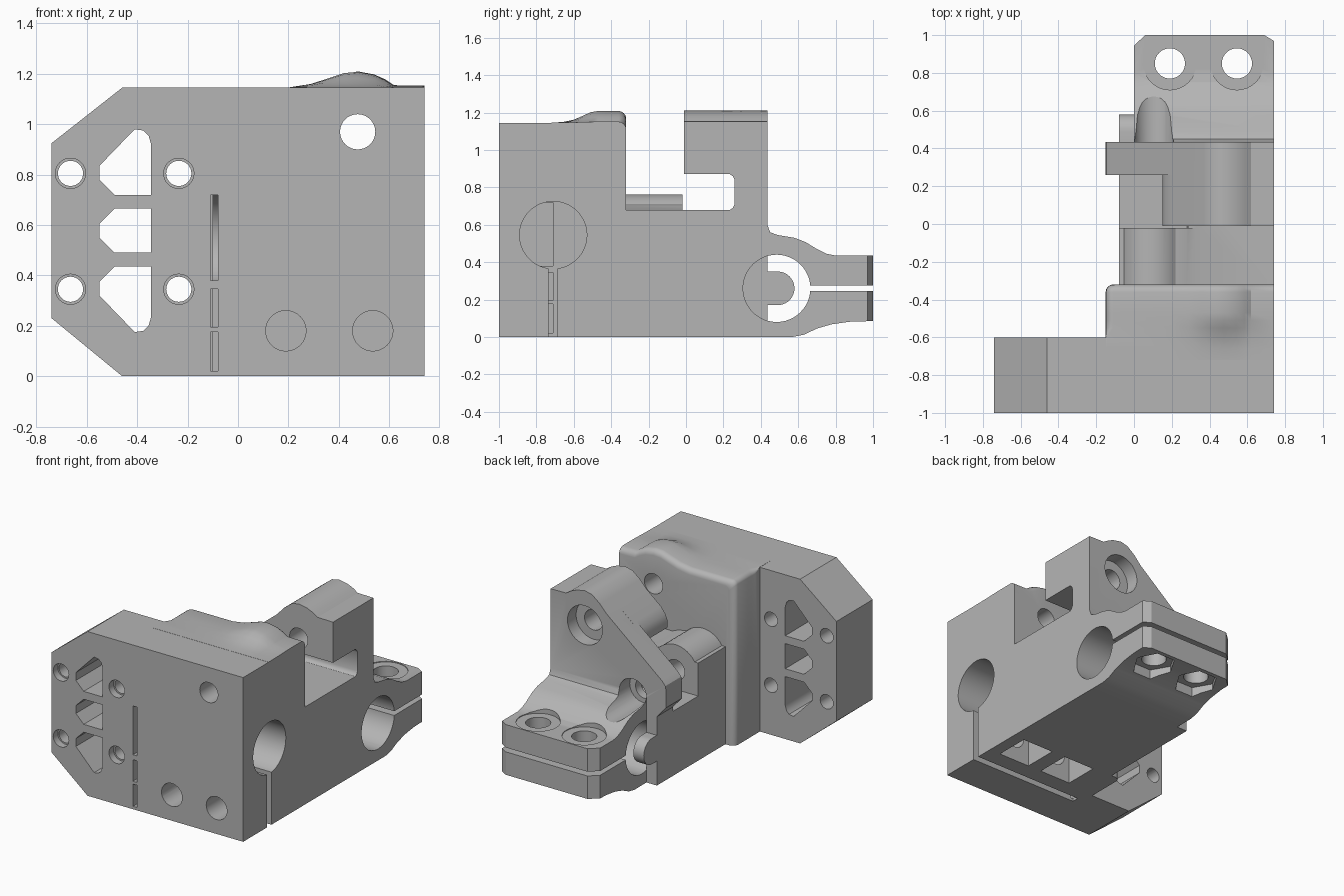
import bpy, bmesh
from math import cos, sin, pi, radians

cube = bpy.data.objects.get("Cube")
if cube:
    bpy.data.objects.remove(cube, do_unlink=True)

grey = bpy.data.materials.new("plain_grey")
grey.use_nodes = True
colour = (0.46, 0.46, 0.46, 1)
grey.diffuse_color = colour
grey.node_tree.nodes["Principled BSDF"].inputs["Base Color"].default_value = colour


def loft(name, rings):
    """Closed solid through rings of equal point count."""
    bm = bmesh.new()
    loops = [[bm.verts.new(p) for p in ring] for ring in rings]
    n = len(loops[0])
    for a, b in zip(loops, loops[1:]):
        for i in range(n):
            bm.faces.new((a[i], a[(i + 1) % n], b[(i + 1) % n], b[i]))
    bm.faces.new(loops[0])
    bm.faces.new(loops[-1])
    bmesh.ops.recalc_face_normals(bm, faces=bm.faces)
    me = bpy.data.meshes.new(name)
    bm.to_mesh(me)
    bm.free()
    me.materials.append(grey)
    ob = bpy.data.objects.new(name, me)
    bpy.context.collection.objects.link(ob)
    return ob


def place(axis, p, d):
    u, v = p
    return {"x": (d, u, v), "y": (u, d, v), "z": (u, v, d)}[axis]


def prism(name, axis, pts, a, b):
    return loft(name, [[place(axis, p, d) for p in pts] for d in (a, b)])


def arc(u, v, r, start=0, end=360, n=32):
    return [(u + r * cos(radians(start + (end - start) * i / n)),
             v + r * sin(radians(start + (end - start) * i / n))) for i in range(n)]


def rect(u0, u1, v0, v1):
    return [(u0, v0), (u1, v0), (u1, v1), (u0, v1)]


def combine(target, other, operation):
    mod = target.modifiers.new(operation, "BOOLEAN")
    mod.operation = operation
    mod.solver = "EXACT"
    mod.object = other
    bpy.context.view_layer.objects.active = target
    bpy.ops.object.modifier_apply(modifier=mod.name)
    bpy.data.objects.remove(other, do_unlink=True)


# Front plate with cut corners
body = prism("carriage_body", "y", [(-0.46, 0), (0.74, 0), (0.74, 1.145), (-0.46, 1.145),
                                    (-0.74, 0.925), (-0.74, 0.23)], -1, -0.6)


def add(*args):
    combine(body, prism("joined_part", *args), "UNION")


def cut(*args):
    combine(body, prism("cutter", *args), "DIFFERENCE")


# Rounded block behind the plate, with a hump that fades forward
hump = [(0.74, 0.005), (0.62, 0.007), (0.585, 0.03), (0.54, 0.05), (0.475, 0.062),
        (0.42, 0.057), (0.36, 0.037), (0.29, 0.014), (0.2, 0)]


def block_ring(y, scale, inset):
    top = 1.146 - inset
    pts = [(0.74, 0)] + [(x, top + scale * h) for x, h in hump]
    corner = arc(-0.11 + inset, top - 0.04, 0.04, 90, 180, 5) if y > -0.6 else [
        (-0.15, top)] * 5
    corner = [(x if y > -0.6 else x + 0.001 * i, z) for i, (x, z) in enumerate(reversed(corner))]
    if y > -0.6:
        corner.reverse()
    else:
        corner.sort(reverse=True)
    return [(x, y, z) for x, z in pts + corner + [(-0.15 + inset, 0)]]


stations = [(-0.72, 0, 0), (-0.66, 0.05, 0), (-0.6, 0.25, 0), (-0.55, 0.6, 0),
            (-0.51, 0.9, 0), (-0.47, 1, 0), (-0.36, 1, 0), (-0.345, 1, 0.003),
            (-0.332, 1, 0.012), (-0.323, 1, 0.025), (-0.32, 1, 0.04)]
combine(body, loft("block", [block_ring(*s) for s in stations]), "UNION")

# Low middle body
add("x", rect(-0.4, 0.43, 0, 0.68), -0.08, 0.74)

# Arched lug around the lower bolt
add("y", [(0.4, 0.4), (0.4, 0.675), (0.33, 0.68), (0.28, 0.7)]
    + arc(0.095, 0.587, 0.175, 45, 180, 16) + [(-0.08, 0.587), (-0.08, 0.4)], -0.4, -0.02)
cut("y", [(0.28, 0.45), (0.3, 0.55), (0.28, 0.75), (-0.2, 0.75), (-0.2, 0.45)], -0.02, 0.26)

# Rear wall and upper bolt lug share one crown
crown = [(0.74, 1.153), (0.62, 1.155), (0.585, 1.178), (0.54, 1.198), (0.475, 1.21),
         (0.42, 1.197), (0.36, 1.15), (0.31, 1.095)]
add("y", [(0.74, 0)] + crown + [(-0.12, 0.74), (-0.145, 0.71), (-0.15, 0.68),
                                (-0.15, 0.56), (-0.08, 0.48), (-0.08, 0)], 0.26, 0.435)
add("y", [(0.74, 0.87)] + crown + [(0.2, 1.005), (0.165, 0.96), (0.15, 0.92), (0.15, 0.87)],
    -0.01, 0.3)
# Fillet in the clearance pocket
add("x", [(0.22, 0.67), (0.27, 0.67), (0.27, 0.88), (0.22, 0.88), (0.25, 0.86),
          (0.26, 0.84), (0.26, 0.71), (0.25, 0.69)], 0.3, 0.74)

# Rear rod clamp
clamp = prism("clamp", "x", [(0.3, 0), (0.57, 0), (0.63, 0.012), (0.7, 0.045), (0.78, 0.068),
                             (0.88, 0.082), (1, 0.085), (1, 0.435), (0.8, 0.435), (0.75, 0.445),
                             (0.7, 0.47), (0.64, 0.507), (0.58, 0.53), (0.49, 0.545),
                             (0.45, 0.56), (0.435, 0.6), (0.3, 0.6)], 0, 0.74)
outline = prism("outline", "z", [(0, 0.2), (0.74, 0.2), (0.74, 0.97), (0.69, 1),
                                 (0.06, 1), (0, 0.945)], -0.1, 0.8)
combine(clamp, outline, "INTERSECT")
combine(body, clamp, "UNION")
add("x", [(0.4, 0.17), (0.49, 0.17)] + arc(0.49, 0.26, 0.09, -84, 90, 16)
    + [(0.49, 0.35), (0.4, 0.35)], -0.08, 0.04)

# Rod bores and their clamping slits
cut("x", arc(0.485, 0.26, 0.18, n=48), 0, 0.8)
cut("x", rect(0.6, 1.1, 0.245, 0.275), -0.1, 0.8)
cut("x", arc(-0.71, 0.545, 0.18, n=48), -0.1, 0.8)
cut("x", rect(-0.735, -0.688, -0.1, 0.4), -0.1, 0.8)
cut("y", rect(-0.11, -0.08, 0.38, 0.72), -1.1, -0.71)
for low, high in ((0.02, 0.175), (0.195, 0.345)):
    cut("y", rect(-0.11, -0.08, low, high), -1.1, -0.71)

# Clamp screws: washer seats above, hexagonal nut seats below
for x in (0.19, 0.545):
    cut("z", arc(x, 0.85, 0.08), -0.1, 0.6)
    cut("z", arc(x, 0.85, 0.14), 0.43, 0.6)
    cut("z", arc(x, 0.85, 0.14, n=6), -0.1, 0.12)

# Front screw holes with square nut pockets underneath
for x in (0.19, 0.535):
    cut("y", arc(x, 0.18, 0.08), -1.1, -0.3)
    cut("z", rect(x - 0.12, x + 0.12, -0.57, -0.33), -0.1, 0.28)

# Upper and lower bolt holes
cut("y", arc(0.475, 0.97, 0.07), -1.1, 0.6)
cut("y", arc(0.475, 0.97, 0.135), 0.34, 0.6)
cut("y", arc(0.095, 0.587, 0.07), -0.45, 0.4)
cut("y", arc(0.105, 0.59, 0.105), 0.32, 0.75)

# Plate mounting holes and windows
for x in (-0.665, -0.235):
    for z in (0.345, 0.805):
        cut("y", arc(x, z, 0.05), -1.1, -0.5)
        cut("y", arc(x, z, 0.06), -1.1, -0.95)
window = [(-0.49, 0.72), (-0.345, 0.72), (-0.345, 0.92), (-0.355, 0.955), (-0.375, 0.975),
          (-0.41, 0.98), (-0.55, 0.835), (-0.55, 0.78)]
cut("y", window, -1.1, -0.5)
cut("y", [(x, 1.155 - z) for x, z in window], -1.1, -0.5)
cut("y", [(-0.49, 0.49), (-0.345, 0.49), (-0.345, 0.665), (-0.49, 0.665),
          (-0.55, 0.605), (-0.55, 0.55)], -1.1, -0.5)

# Smooth curved walls, keep sharp edges
bpy.ops.object.select_all(action="DESELECT")
body.select_set(True)
bpy.context.view_layer.objects.active = body
bpy.ops.object.shade_smooth_by_angle(angle=radians(30))
